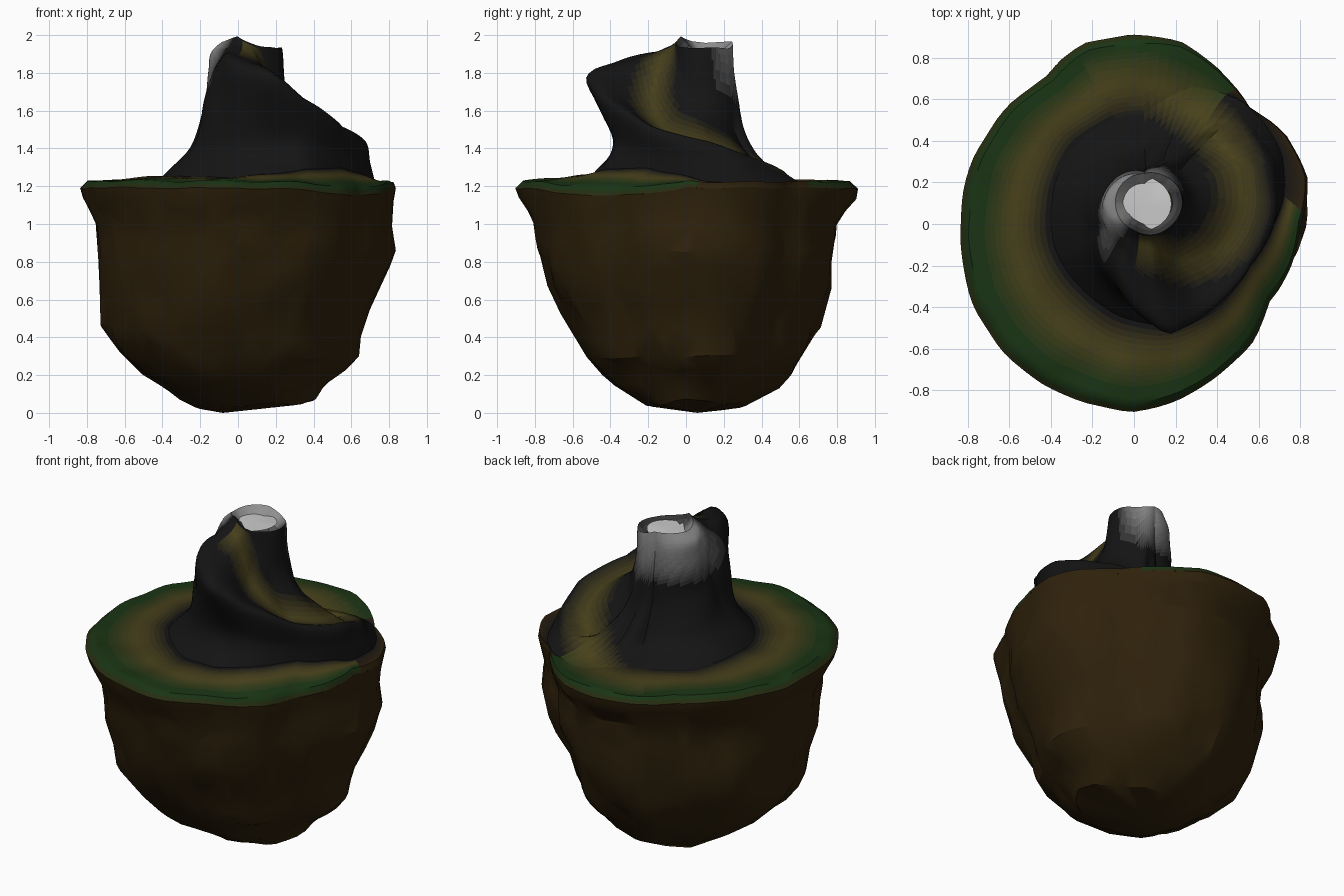
import bpy, bmesh, math
from mathutils import Vector, noise

if "Cube" in bpy.data.objects:
    bpy.data.objects.remove(bpy.data.objects["Cube"])

N = 96
STEPS = 10                           # colour steps in a blend
AXIS = Vector((0.05, 0.10))          # volcano axis
COLORS = {"rock": (.028, .0155, .0035), "grass": (.010, .034, .007),
          "path": (.064, .052, .011), "basalt": (.007, .007, .007),
          "ash": (.28, .28, .28), "pale": (.72, .72, .72)}

# Plateau outline: angle, radius
OUTLINE = [(0, .80), (15, .86), (30, .845), (45, .79), (60, .84), (75, .90), (90, .91),
           (105, .90), (120, .83), (150, .83), (180, .84), (210, .87), (240, .89),
           (270, .90), (285, .87), (300, .83), (315, .80), (330, .75), (345, .78)]
# Rock width relative to the outline, at each level and for each side
LEVELS = [.04, .15, .30, .46, .68, .87, 1.0, 1.13, 1.19]
ROCK = [(0, .50, .60, .78, .81, .95, 1.03, 1.0, .99, 1),
        (90, .33, .55, .68, .77, .84, .86, .88, .99, 1),
        (180, .24, .47, .74, .86, .88, .88, .89, .98, 1),
        (270, .20, .44, .57, .67, .80, .86, .90, .98, 1)]
# Volcano profiles: angle, then (radius, height) for foot, flank, ledge edge, path, neck, lip
CONE = [(0, .66, 1.23, .65, 1.33, .62, 1.44, .48, 1.43, .24, 1.62, .18, 1.93),
        (20, .70, 1.21, .67, 1.28, .62, 1.37, .49, 1.37, .24, 1.57, .18, 1.93),
        (45, .68, 1.21, .62, 1.25, .56, 1.285, .42, 1.30, .23, 1.50, .17, 1.93),
        (68, .60, 1.21, .45, 1.24, .32, 1.30, .21, 1.48, .17, 1.75, .155, 1.95),
        (90, .42, 1.23, .25, 1.30, .17, 1.50, .14, 1.70, .14, 1.86, .14, 1.97),
        (180, .45, 1.25, .30, 1.40, .22, 1.60, .21, 1.80, .20, 1.90, .14, 1.96),
        (210, .48, 1.25, .33, 1.42, .24, 1.65, .22, 1.85, .18, 1.94, .14, 1.97),
        (250, .54, 1.25, .44, 1.42, .39, 1.84, .24, 1.93, .18, 1.96, .14, 2.00),
        (280, .60, 1.26, .49, 1.45, .64, 1.78, .38, 1.85, .20, 1.91, .15, 1.96),
        (300, .60, 1.29, .55, 1.44, .61, 1.66, .38, 1.67, .20, 1.80, .16, 1.94),
        (330, .59, 1.30, .58, 1.38, .58, 1.51, .43, 1.50, .22, 1.68, .17, 1.93)]
# Radius of the path centre line as it winds up the ledge
TRAIL = [(0, .47), (45, .48), (68, .50), (90, .56), (110, .57), (180, .65), (210, .6),
         (260, .18), (280, .22), (300, .32), (330, .42)]


def ring_lerp(table, ang):
    """Interpolate a table around the full circle."""
    ang %= 360
    ext = list(table) + [(table[0][0] + 360,) + tuple(table[0][1:])]
    for a, b in zip(ext, ext[1:]):
        if a[0] <= ang <= b[0]:
            f = (ang - a[0]) / (b[0] - a[0])
            return [x + (y - x) * f for x, y in zip(a[1:], b[1:])]


def spline(pts, u):
    """Catmull-Rom point on a profile."""
    i = min(int(u), len(pts) - 2)
    f = u - i
    p = [pts[max(0, min(len(pts) - 1, i + k))] for k in (-1, 0, 1, 2)]
    return 0.5 * (2 * p[1] + (p[2] - p[0]) * f + (2 * p[0] - 5 * p[1] + 4 * p[2] - p[3]) * f * f
                  + (3 * p[1] - p[0] - 3 * p[2] + p[3]) * f ** 3)


def rough(p):
    """Weathered surface, rougher on the rock below."""
    amp = .012 + .020 * max(0, min(1, (1.12 - p.z) / .2))
    q = p + noise.noise_vector(p * 5) * amp
    return Vector((q.x, q.y, max(0, min(2, q.z))))


def mat(a, b=None, f=0):
    """Stepped blend of two palette colours."""
    b = b or a
    q = round(max(0, min(1, f)) * STEPS)
    name = a if q == 0 else b if q == STEPS else f"{a}_{b}_{q}"
    m = bpy.data.materials.get(name)
    if not m:
        m = bpy.data.materials.new(name)
        m.diffuse_color = [x + (y - x) * q / STEPS for x, y in zip(COLORS[a], COLORS[b])] + [1]
        m.use_nodes = True
        m.node_tree.nodes["Principled BSDF"].inputs["Base Color"].default_value = m.diffuse_color
    return m


def loft(name, rows, point, color, bottom=None, top=None, angle=40):
    """Closed rings of points joined upward, with optional centre caps."""
    bm = bmesh.new()
    mats = []
    degs = [360 * j / N for j in range(N)]
    grid = [[bm.verts.new(rough(point(d, r))) for d in degs] for r in rows]

    def face(vs, m):
        if m not in mats:
            mats.append(m)
        bm.faces.new(vs).material_index = mats.index(m)

    for i in range(len(rows) - 1):
        for j in range(N):
            k = (j + 1) % N
            m = color(degs[j] + 180 / N, (rows[i] + rows[i + 1]) / 2)
            face((grid[i][j], grid[i][k], grid[i + 1][k], grid[i + 1][j]), m)
    for tip, ring, flip in ((bottom, grid[0], True), (top, grid[-1], False)):
        if tip:
            c = bm.verts.new(tip)
            for j in range(N):
                a, b = ring[j], ring[(j + 1) % N]
                face((c, b, a) if flip else (c, a, b), color(degs[j], rows[0 if flip else -1]))
    me = bpy.data.meshes.new(name)
    bm.to_mesh(me)
    bm.free()
    for m in mats:
        me.materials.append(m)
    ob = bpy.data.objects.new(name, me)
    bpy.context.collection.objects.link(ob)
    bpy.ops.object.select_all(action='DESELECT')
    bpy.context.view_layer.objects.active = ob
    ob.select_set(True)
    bpy.ops.object.shade_smooth_by_angle(angle=math.radians(angle))
    return ob


def polar(d, r, z, c=Vector((0, 0))):
    t = math.radians(d)
    return Vector((c.x + r * math.cos(t), c.y + r * math.sin(t), z))


def rim_drop(d):
    """The rim sags at the front right, where the path sets off."""
    return .035 * math.sin(math.radians(d - 280) * 2) if 280 < d < 360 else 0


# Rock underside
def rock_point(d, u):
    i = min(int(u), len(LEVELS) - 2)
    w, f = ring_lerp(ROCK, d), u - i
    z = LEVELS[i] + (LEVELS[i + 1] - LEVELS[i]) * f
    p = polar(d, ring_lerp(OUTLINE, d)[0] * (w[i] + (w[i + 1] - w[i]) * f), z)
    p.z += .07 * p.x * max(0, 1 - z / .3) - rim_drop(d) * max(0, (z - .9) / .29)
    return p


rock = loft("rock_base", [i / 2 for i in range(17)], rock_point,
            lambda d, u: mat("rock"), bottom=(-.08, .06, 0), angle=25)
dec = rock.modifiers.new("facets", 'DECIMATE')
dec.ratio = .35


# Grass plateau, from the outer lip in to the volcano foot
def ground_point(d, s):
    rim_z = 1.19 - rim_drop(d)
    rim = polar(d, ring_lerp(OUTLINE, d)[0], rim_z)
    c = ring_lerp(CONE, d)
    foot = polar(d, c[0], c[1], AXIS)
    p = rim.lerp(foot, s)
    z = rim_z + .035 + (foot.z - rim_z - .035) * s
    p.z = rim_z + (z - rim_z) * min(1, s / .1)
    return p


def trail_offset(p, d):
    return (p.xy - AXIS).length - ring_lerp(TRAIL, d)[0]


def ground_color(d, s):
    if 5 < d < 52:
        return mat("rock", "basalt", s)
    if s < .07:
        return mat("rock", "grass", .5)
    if 52 < d < 110:
        off = trail_offset(ground_point(d, s), d)
        return mat("path", "grass", (off - .03) / .16) if off > 0 else mat("path", "basalt", -off / .15)
    return mat("grass", "path", (s - .25) / .35) if s < .62 else mat("path", "basalt", (s - .65) / .33)


loft("grass_plateau", [0, .05, .1] + [.1 + .06 * i for i in range(1, 16)], ground_point, ground_color)


# Volcano with the spiral ledge
def cone_point(d, u):
    c = ring_lerp(CONE, d)
    if u > 5:                                     # crater wall
        return polar(d, c[10] - (u - 5) * .05, c[11] - (u - 5) * .05, AXIS)
    rz = spline([Vector(c[i:i + 2]) for i in range(0, 12, 2)], u)
    return polar(d, rz.x, rz.y, AXIS)


def cone_color(d, u):
    p = cone_point(d, u)
    if (d < 110 or d > 262) and u < 4.8 and (u > 2.1 or 20 < d < 110):
        off = trail_offset(p, d)
        if off > 0 and 52 < d < 110:
            return mat("path", "grass", (off - .03) / .16)
        if abs(off) < .15:
            return mat("path", "basalt", abs(off) / .15)
    side = max(0, min(1, (d - 10) / 50, (240 - d) / 40))
    return mat("basalt", "ash", max(side * (p.z - 1.64) / .28, (u - 4.7) * .2))


loft("volcano", [i / 8 for i in range(41)] + [5.5, 6], cone_point, cone_color)

# Pale crater floor
loft("crater_floor", [0, 1], lambda d, r: polar(d, .125 - .04 * r, 1.925, AXIS),
     lambda d, r: mat("pale"), top=(AXIS.x, AXIS.y, 1.925))
